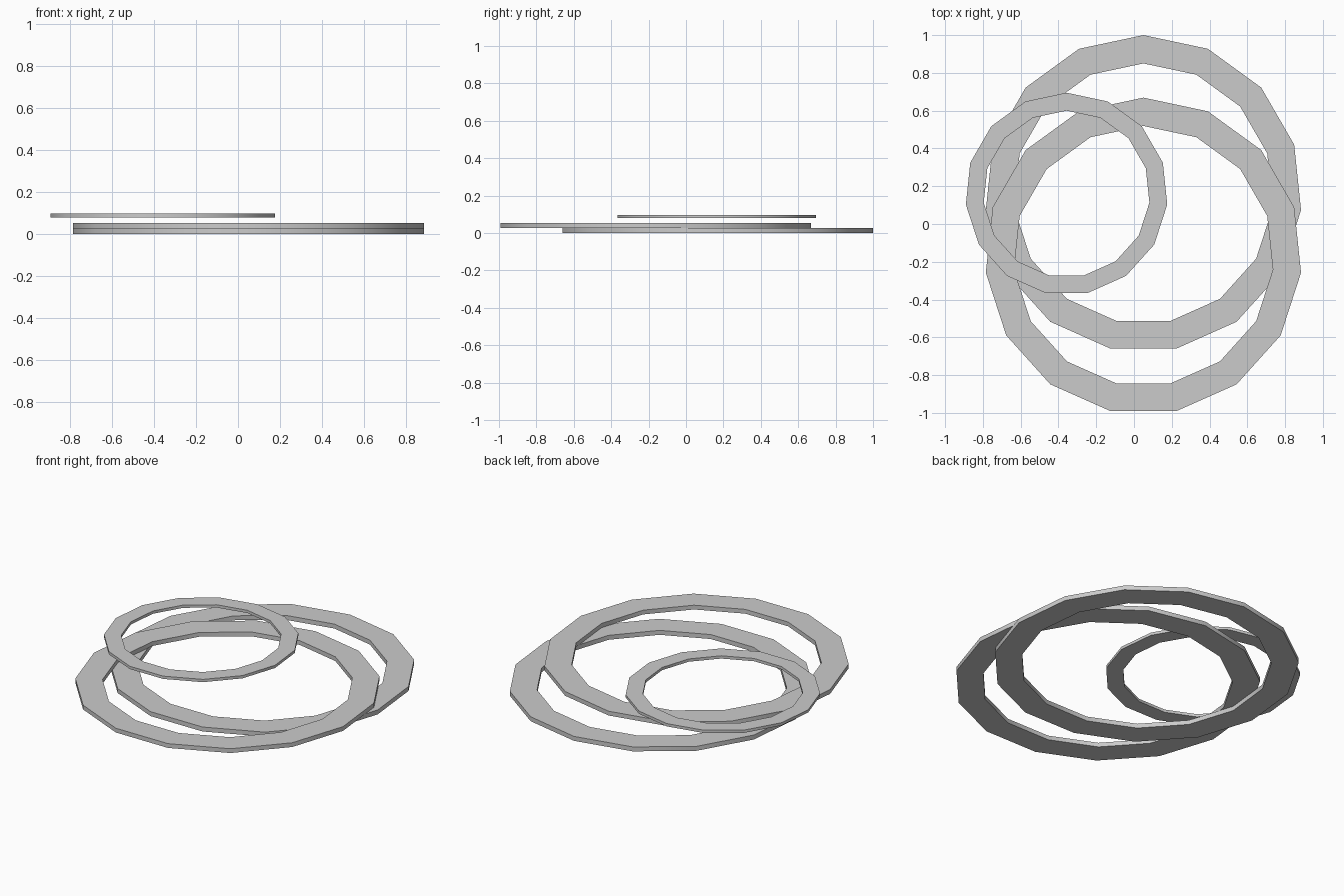
import bpy
import bmesh
import math

cube = bpy.data.objects.get("Cube")
if cube:
    bpy.data.objects.remove(cube, do_unlink=True)

# Single grey material
GREY = (0.6, 0.6, 0.6, 1.0)
grey = bpy.data.materials.new("light grey")
grey.use_nodes = True
grey.diffuse_color = GREY
grey.node_tree.nodes["Principled BSDF"].inputs["Base Color"].default_value = GREY

SIDES = 15


def flat_ring(name, center, outer, inner, z0, z1):
    """Flat ring with a rectangular section and one corner pointing to +y."""
    bm = bmesh.new()
    section = [(outer, z0), (outer, z1), (inner, z1), (inner, z0)]
    loops = []
    for i in range(SIDES):
        a = math.pi / 2 + math.tau * i / SIDES
        loops.append([bm.verts.new((r * math.cos(a), r * math.sin(a), z - z0))
                      for r, z in section])
    for i in range(SIDES):
        p, q = loops[i], loops[(i + 1) % SIDES]
        for k in range(4):
            n = (k + 1) % 4
            bm.faces.new((p[k], q[k], q[n], p[n]))
    bmesh.ops.recalc_face_normals(bm, faces=bm.faces)
    mesh = bpy.data.meshes.new(name)
    bm.to_mesh(mesh)
    bm.free()
    mesh.materials.append(grey)
    obj = bpy.data.objects.new(name, mesh)
    obj.location = (center[0], center[1], z0)
    bpy.context.collection.objects.link(obj)
    # Smooth rims, sharp top and bottom edges
    bpy.ops.object.select_all(action='DESELECT')
    obj.select_set(True)
    bpy.context.view_layer.objects.active = obj
    bpy.ops.object.shade_smooth_by_angle(angle=math.radians(30))
    return obj


# Two large stacked rings, and a small one floating above them
flat_ring("lower_large_ring", (0.05, 0.161), 0.839, 0.689, 0.0, 0.027)
flat_ring("upper_large_ring", (0.05, -0.161 - 0.009), 0.839, 0.689, 0.027, 0.053)
flat_ring("small_ring", (-0.357, 0.159), 0.536, 0.441, 0.08, 0.097)
